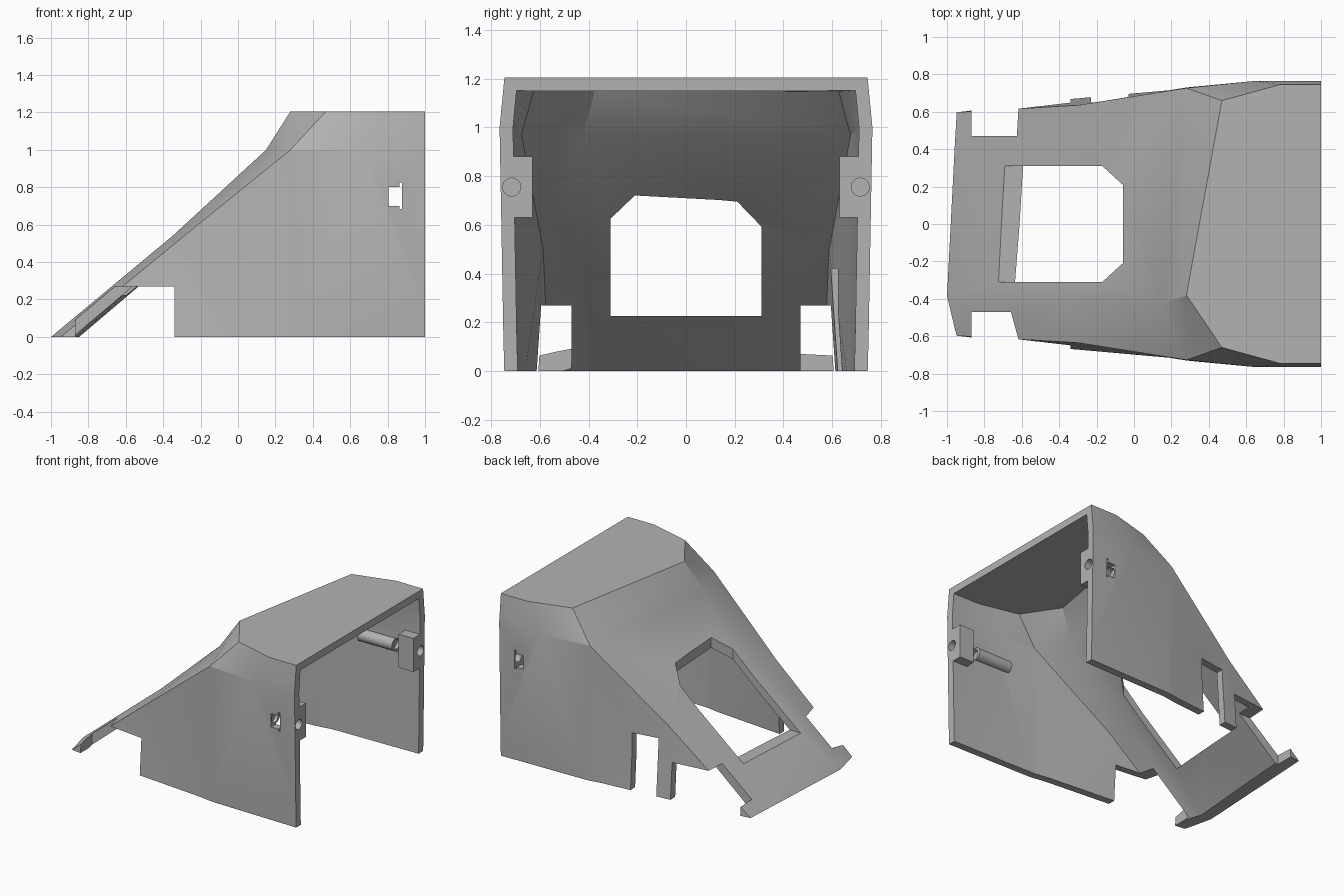
import bpy, bmesh
from math import radians
from mathutils import Matrix, Vector

if "Cube" in bpy.data.objects:
    bpy.data.objects.remove(bpy.data.objects["Cube"], do_unlink=True)

grey = bpy.data.materials.new("plain_grey")
grey.use_nodes = True
grey.diffuse_color = (0.45, 0.45, 0.45, 1)
grey.node_tree.nodes["Principled BSDF"].inputs["Base Color"].default_value = (0.45, 0.45, 0.45, 1)


def make(name, bm):
    mesh = bpy.data.meshes.new(name)
    bm.to_mesh(mesh)
    bm.free()
    mesh.materials.append(grey)
    ob = bpy.data.objects.new(name, mesh)
    bpy.context.collection.objects.link(ob)
    return ob


def prism(name, outline, z0, z1):
    bm = bmesh.new()
    low = [bm.verts.new((x, y, z0)) for x, y in outline]
    high = [bm.verts.new((x, y, z1)) for x, y in outline]
    bm.faces.new(low[::-1])
    bm.faces.new(high)
    for i in range(len(low)):
        bm.faces.new((low[i - 1], low[i], high[i], high[i - 1]))
    return make(name, bm)


def side_box(name, s, x, y, z):
    y0, y1 = sorted((s * y[0], s * y[1]))
    return prism(name, [(x[0], y0), (x[1], y0), (x[1], y1), (x[0], y1)], *z)


def rod(name, x0, x1, y, z, r):
    bm = bmesh.new()
    bmesh.ops.create_cone(bm, cap_ends=True, segments=24, radius1=r, radius2=r, depth=x1 - x0,
                          matrix=Matrix.Translation(((x0 + x1) / 2, y, z)) @ Matrix.Rotation(radians(90), 4, 'Y'))
    return make(name, bm)


def bake(ob):
    dg = bpy.context.evaluated_depsgraph_get()
    mesh = bpy.data.meshes.new_from_object(ob.evaluated_get(dg))
    ob.modifiers.clear()
    ob.data = mesh


def area(mesh):
    return sum(p.area for p in mesh.polygons)


# Boolean that falls back to another solver if one loses the surface
def combine(ob, other, op):
    before = ob.data
    for solver in ('MANIFOLD', 'EXACT', 'FLOAT'):
        mod = ob.modifiers.new(op, 'BOOLEAN')
        mod.operation, mod.solver, mod.object = op, solver, other
        bake(ob)
        if area(ob.data) > .7 * area(before):
            break
        ob.data = before
    bpy.data.objects.remove(other, do_unlink=True)


# Shell skin: one side's outline, mirrored, plus an off-centre crest on the ramp
side = {
    "b0": (-1.07, .59, -.1), "b1": (-.34, .675, -.1), "b2": (.28, .73, -.1), "b3": (1.1, .745, -.1),
    "r1": (-.3, .635, .53), "r2": (.28, .727, 1), "w1": (.65, .765, 1), "w2": (1.1, .765, 1),
    "t0": (.47, .66, 1.205), "t1": (.78, .745, 1.205), "t2": (1.1, .745, 1.205),
}
crest = {"c0": (-1.12, -.38, -.1), "c1": (-.35, -.41, .54), "c2": (.15, -.43, 1), "c3": (.28, -.38, 1.205)}
panels = ["b0 b1 r1", "b1 b2 r2 r1", "b2 w1 r2", "b2 b3 w2 w1", "r2 w1 t1 t0", "w1 w2 t2 t1",
          "c0 c1 r1 b0", "c1 c2 r2 r1", "c2 c3 t0 r2"]

bm = bmesh.new()
mid = {k: bm.verts.new(p) for k, p in crest.items()}
halves = []
for s in (1, -1):
    v = {k: bm.verts.new((x, s * y, z)) for k, (x, y, z) in side.items()} | mid
    halves.append(v)
    for panel in panels:
        bm.faces.new([v[k] for k in panel.split()])
left, right = halves
roof = bm.faces.new([mid["c3"]] + [left[k] for k in ("t0", "t1", "t2")] + [right[k] for k in ("t2", "t1", "t0")])
bmesh.ops.recalc_face_normals(bm, faces=bm.faces[:])
roof.normal_update()
if roof.normal.z < 0:
    bmesh.ops.reverse_faces(bm, faces=bm.faces[:])
bmesh.ops.triangulate(bm, faces=bm.faces[:])
shell = make("cover_shell", bm)
thick = shell.modifiers.new("thickness", 'SOLIDIFY')
thick.thickness, thick.offset, thick.use_even_offset = .055, -1, True
bake(shell)

# Trim the shell flat at the floor and the open end
bm = bmesh.new()
bm.from_mesh(shell.data)
for co, no in (((0, 0, 0), (0, 0, -1)), ((1, 0, 0), (1, 0, 0))):
    bmesh.ops.bisect_plane(bm, geom=bm.verts[:] + bm.edges[:] + bm.faces[:], plane_co=co, plane_no=no, clear_outer=True)
    bmesh.ops.holes_fill(bm, edges=[e for e in bm.edges if e.is_boundary], sides=0)
bmesh.ops.triangulate(bm, faces=bm.faces[:])
bmesh.ops.recalc_face_normals(bm, faces=bm.faces[:])
bm.to_mesh(shell.data)
bm.free()

# Fixing lugs and screw rods inside each wall
for s in (1, -1):
    combine(shell, rod("screw_rod", .52, .9, s * .7, .755, .045), 'UNION')
    combine(shell, side_box("lug", s, (.88, 1), (.63, .735), (.63, .88)), 'UNION')

# Screw bores, nut slots and toe notches
for s in (1, -1):
    combine(shell, rod("bore", .78, 1.1, s * .715, .755, .037), 'DIFFERENCE')
    combine(shell, side_box("nut_pocket", s, (.805, .87), (.5, .9), (.7, .8)), 'DIFFERENCE')
    combine(shell, side_box("nut_slit", s, (.863, .877), (.5, .9), (.685, .825)), 'DIFFERENCE')
    combine(shell, side_box("toe_notch", s, (-.87, -.34), (.47, .9), (-.1, .27)), 'DIFFERENCE')

# Slot in the rear wall that leaves a narrow prong
combine(shell, side_box("wall_slot", 1, (-.23, -.03), (.5, .9), (-.1, .42)), 'DIFFERENCE')

# Ramp window with two clipped corners
outline = [(-.95, -.31), (-.17, -.31), (-.06, -.21), (-.06, .21), (-.17, .31), (-.95, .31)]
combine(shell, prism("window_cutter", outline, .225, 1.3), 'DIFFERENCE')

bpy.ops.object.select_all(action='DESELECT')
shell.select_set(True)
bpy.context.view_layer.objects.active = shell
bpy.ops.object.shade_smooth_by_angle(angle=radians(20))
